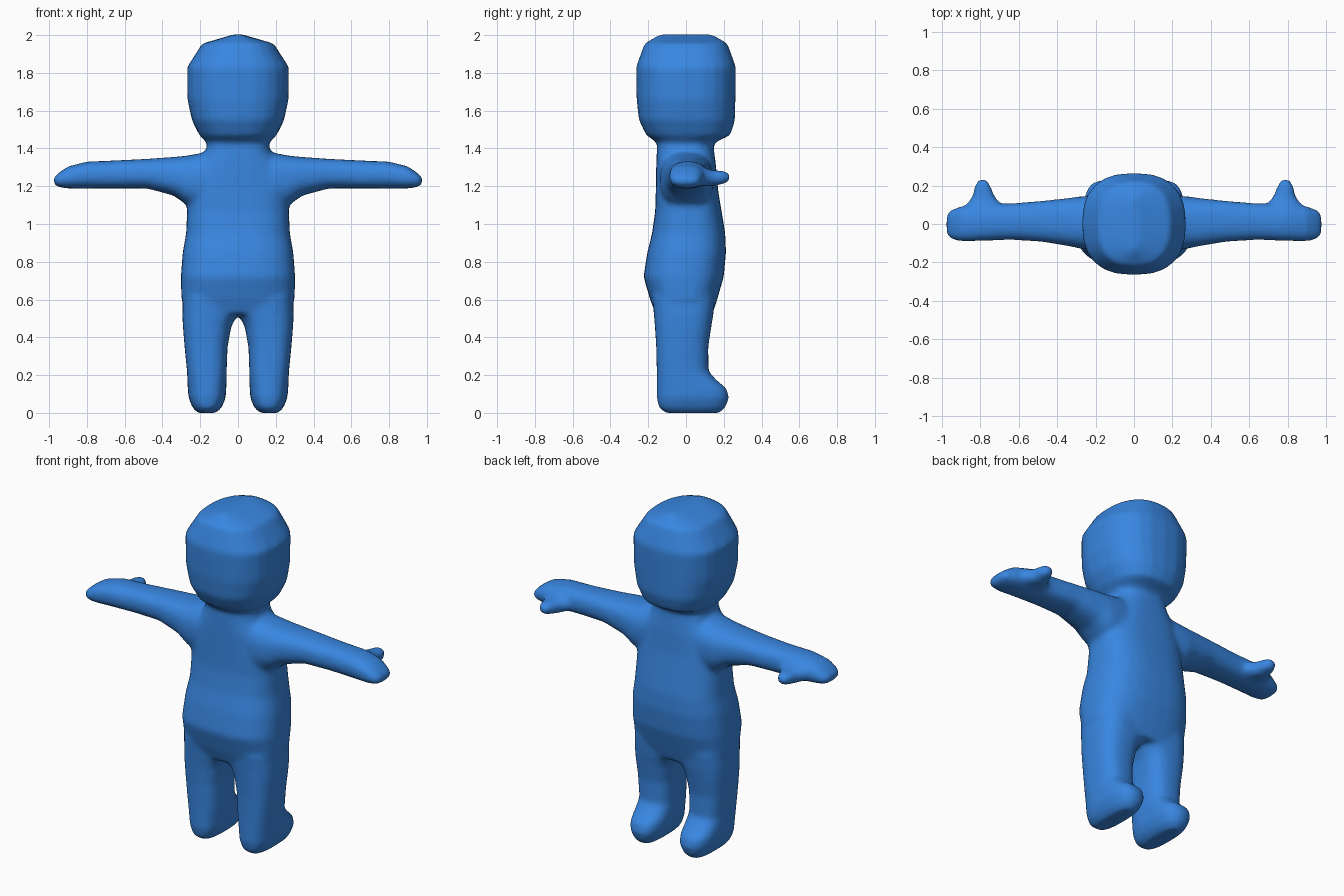
import bpy, bmesh, math

bm = bmesh.new()


def loft(axis, rings, n=2.5, seg=32, side=1):
    """Closed loft of superellipse sections: (position, a_min, a_max, b_min, b_max)."""
    loops = []
    for p, a0, a1, b0, b1 in rings:
        loop = []
        for i in range(seg):
            t = 2 * math.pi * i / seg
            c, s = math.cos(t), math.sin(t)
            a = (a0 + a1) / 2 + (a1 - a0) / 2 * math.copysign(abs(c) ** (2 / n), c)
            b = (b0 + b1) / 2 + (b1 - b0) / 2 * math.copysign(abs(s) ** (2 / n), s)
            x, y, z = {'x': (p, a, b), 'y': (a, p, b), 'z': (a, b, p)}[axis]
            loop.append(bm.verts.new((x * side, y, z)))
        loops.append(loop)
    for lo, hi in zip(loops, loops[1:]):
        for i in range(seg):
            j = (i + 1) % seg
            bm.faces.new((lo[i], lo[j], hi[j], hi[i]))
    bm.faces.new(loops[0][::-1])
    bm.faces.new(loops[-1])


def upright(rings):
    """Rings symmetric in x: (z, half width, y_min, y_max)."""
    return [(z, -w, w, y0, y1) for z, w, y0, y1 in rings]


# Head, with a shallow ridge on top
loft('z', upright([
    (1.40, .15, -.14, .13), (1.435, .17, -.16, .16), (1.47, .205, -.21, .235),
    (1.55, .245, -.25, .26), (1.66, .268, -.262, .262), (1.83, .270, -.265, .265),
    (1.955, .19, -.22, .22), (2.003, .025, -.14, .14)]), 2.5, 24)

# Torso and neck
loft('z', upright([
    (.52, .27, -.16, .14), (.60, .30, -.19, .165), (.72, .303, -.225, .20),
    (.85, .293, -.205, .212), (.95, .275, -.18, .208), (1.07, .27, -.163, .188),
    (1.18, .27, -.16, .17), (1.30, .23, -.158, .16), (1.38, .175, -.155, .15),
    (1.46, .15, -.15, .14)]), 2.7)

for side in (1, -1):
    # Leg and foot
    loft('z', [
        (.00, .115, .215, -.11, .18), (.03, .085, .242, -.145, .21),
        (.08, .065, .262, -.155, .228), (.13, .062, .266, -.155, .215),
        (.17, .06, .268, -.155, .165), (.22, .06, .27, -.155, .12),
        (.35, .055, .283, -.158, .118), (.46, .035, .292, -.165, .135),
        (.52, .0, .295, -.17, .145), (.62, .0, .29, -.18, .155)], 2.7, 32, side)
    # Arm and hand
    loft('x', [
        (.10, -.14, .14, 1.06, 1.39), (.20, -.14, .145, 1.08, 1.375),
        (.27, -.13, .145, 1.10, 1.362), (.34, -.115, .135, 1.15, 1.355),
        (.48, -.092, .12, 1.188, 1.345), (.64, -.082, .107, 1.188, 1.337),
        (.80, -.088, .105, 1.188, 1.33), (.90, -.09, .092, 1.188, 1.305),
        (.95, -.08, .075, 1.195, 1.27), (.977, -.055, .05, 1.212, 1.245)], 2.5, 32, side)
    # Thumb
    loft('y', [
        (.04, .66, .90, 1.20, 1.32), (.10, .69, .875, 1.20, 1.295),
        (.14, .722, .843, 1.20, 1.285), (.20, .747, .828, 1.212, 1.282),
        (.233, .768, .808, 1.228, 1.268)], 2.4, 24, side)

bmesh.ops.recalc_face_normals(bm, faces=bm.faces)
mesh = bpy.data.meshes.new("body")
bm.to_mesh(mesh)
bm.free()
body = bpy.data.objects.new("body", mesh)
bpy.context.collection.objects.link(body)

# Fuse the parts into one soft skin
remesh = body.modifiers.new("fuse", 'REMESH')
remesh.mode = 'VOXEL'
remesh.voxel_size = 0.014
remesh.use_smooth_shade = True
smooth = body.modifiers.new("soften", 'SMOOTH')
smooth.factor = 0.5
smooth.iterations = 8

# Blue skin
blue = bpy.data.materials.new("blue")
blue.diffuse_color = (0.04, 0.24, 0.75, 1)
mesh.materials.append(blue)
